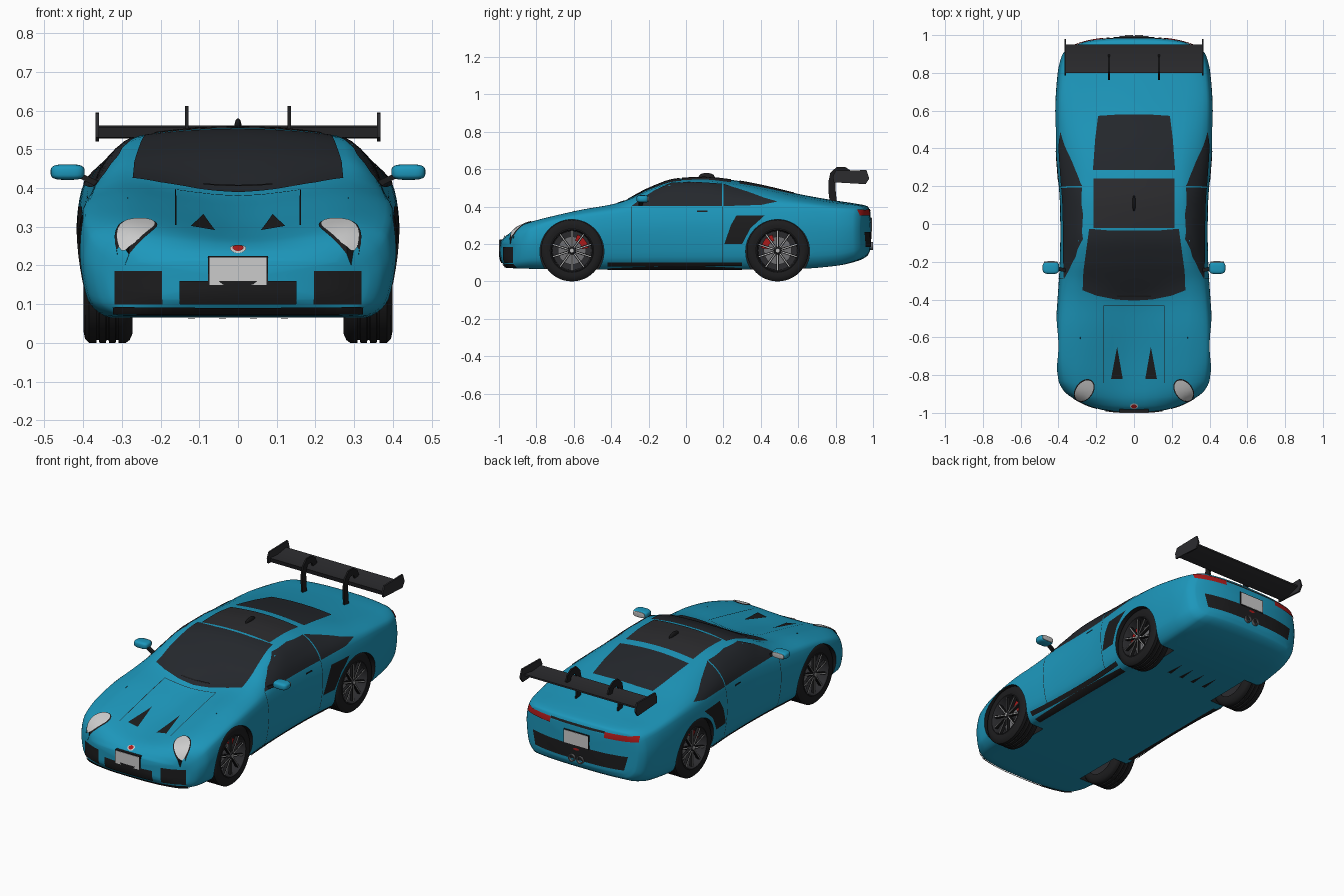
import bpy, bmesh, math
from mathutils import Vector
from mathutils.bvhtree import BVHTree

if "Cube" in bpy.data.objects:
    bpy.data.objects.remove(bpy.data.objects["Cube"])


def material(name, r, g, b):
    m = bpy.data.materials.new(name)
    m.diffuse_color = (r, g, b, 1)
    m.use_nodes = True
    m.node_tree.nodes["Principled BSDF"].inputs["Base Color"].default_value = m.diffuse_color
    return m


PAINT = material("blue_paint", 0.012, 0.31, 0.5)
GLASS = material("dark_glass", 0.018, 0.021, 0.026)
BLACK = material("black_trim", 0.012, 0.012, 0.013)
WING = material("carbon", 0.025, 0.025, 0.028)
SILVER = material("silver", 0.5, 0.5, 0.5)
STEEL = material("steel", 0.16, 0.16, 0.17)
RED = material("red", 0.4, 0.01, 0.01)
PLATE = material("plate_white", 0.68, 0.68, 0.66)


def smooth(ob, angle=35):
    bpy.ops.object.select_all(action='DESELECT')
    ob.select_set(True)
    bpy.context.view_layer.objects.active = ob
    bpy.ops.object.shade_smooth_by_angle(angle=math.radians(angle))


def make(name, verts, faces, mat, mirror=False, fix=True):
    me = bpy.data.meshes.new(name)
    me.from_pydata([tuple(v) for v in verts], [], faces)
    if fix:
        bm = bmesh.new()
        bm.from_mesh(me)
        bmesh.ops.recalc_face_normals(bm, faces=bm.faces)
        bm.to_mesh(me)
        bm.free()
    me.materials.append(mat)
    ob = bpy.data.objects.new(name, me)
    bpy.context.collection.objects.link(ob)
    smooth(ob)
    if mirror:
        ob.modifiers.new("mirror", 'MIRROR')
    return ob


def prism(name, pts, x0, x1, mat, mirror=False):
    """Side-view (y, z) outline extruded along x."""
    n = len(pts)
    verts = [(x, y, z) for x in (x0, x1) for y, z in pts]
    faces = [[i, (i + 1) % n, n + (i + 1) % n, n + i] for i in range(n)]
    return make(name, verts, faces + [list(range(n)), list(range(n, 2 * n))], mat, mirror)


def box(name, x, y, z, mat):
    return prism(name, [(y[0], z[0]), (y[1], z[0]), (y[1], z[1]), (y[0], z[1])], x[0], x[1], mat)


def lathe(name, prof, c, mat, axis='x', seg=48):
    """Closed (radius, offset) profile turned about an axis parallel to x or y, mirrored in x."""
    n, verts = len(prof), []
    for k in range(seg):
        a = 2 * math.pi * k / seg
        for r, o in prof:
            u, v = r * math.cos(a), r * math.sin(a)
            verts.append((o, c[0] + u, c[1] + v) if axis == 'x' else (c[0] + u, o, c[1] + v))
    faces = [[k * n + i, k * n + (i + 1) % n, (k + 1) % seg * n + (i + 1) % n, (k + 1) % seg * n + i]
             for k in range(seg) for i in range(n)]
    return make(name, verts, faces, mat, True)


def pchip(xs, ys, x):
    n = len(xs)
    i = max(0, min(n - 2, sum(1 for v in xs if v <= x) - 1))
    d = [(ys[k + 1] - ys[k]) / (xs[k + 1] - xs[k]) for k in range(n - 1)]

    def slope(k):
        if k == 0 or k == n - 1:
            return d[min(k, n - 2)]
        a, b = d[k - 1], d[k]
        return 0 if a * b <= 0 else 2 * a * b / (a + b)
    h = xs[i + 1] - xs[i]
    t = (x - xs[i]) / h
    return ((2 * t**3 - 3 * t**2 + 1) * ys[i] + (t**3 - 2 * t**2 + t) * h * slope(i)
            + (3 * t**2 - 2 * t**3) * ys[i + 1] + (t**3 - t**2) * h * slope(i + 1))


# Body stations: y, floor, half width, shoulder z, roof edge x, roof edge z, centre z
ST = [(-.99, .11, .315, .19, .25, .21, .215), (-.965, .08, .343, .217, .27, .245, .241),
      (-.92, .07, .375, .248, .285, .285, .262), (-.85, .068, .4, .285, .285, .314, .278),
      (-.7, .065, .412, .328, .28, .352, .308), (-.55, .065, .413, .356, .285, .385, .345),
      (-.4, .065, .405, .373, .29, .411, .388), (-.3, .065, .398, .385, .29, .44, .445),
      (-.2, .065, .393, .395, .28, .485, .498), (-.05, .065, .39, .405, .265, .53, .549),
      (.1, .065, .392, .41, .255, .535, .557), (.25, .065, .402, .415, .25, .52, .542),
      (.4, .065, .413, .415, .255, .495, .515), (.6, .067, .417, .41, .27, .452, .468),
      (.8, .083, .405, .39, .29, .42, .432), (.92, .11, .382, .375, .29, .408, .414),
      (.97, .137, .352, .358, .285, .395, .402), (.985, .165, .33, .343, .265, .37, .375)]
COLS = list(zip(*ST))
K = 5


def ring(y, s=1.0, dome=0.0):
    b, w, zs, rx, rz, t = [pchip(COLS[0], c, y) for c in COLS[1:]]
    P = [(0, b), (.8 * w, b), (.955 * w, b + .2 * (zs - b)), (w, b + .66 * (zs - b)),
         (.955 * w, zs), (rx, rz), (0, t)]
    P = [(-P[1][0], P[1][1])] + P + [(-P[5][0], P[5][1])]
    L = [0]
    for p, q in zip(P, P[1:]):
        L.append(L[-1] + math.dist(p, q))
    half = []
    for i in range(1, 7):
        for k in range(K):
            u = L[i] + (L[i + 1] - L[i]) * k / K
            half.append((pchip(L, [p[0] for p in P], u), pchip(L, [p[1] for p in P], u)))
    half.append((0, t))
    full = half + [(-x, z) for x, z in half[-2:0:-1]]
    bow = .065 * max(0, (-.65 - y) / .34) ** 2 if y < 0 else -.045 * max(0, (y - .65) / .335) ** 2
    zc = (b + t) / 2
    return [(s * x, y + dome + bow * abs(s * x / w) ** 3, zc + s * (z - zc)) for x, z in full]


# Body shell
ys = [a[0] + (b[0] - a[0]) * k / 4 for a, b in zip(ST, ST[1:]) for k in range(4)] + [ST[-1][0]]
caps = (.05, .3, .55, .8, .93)
rings = ([ring(ys[0], s, -.006 * (1 - s * s)) for s in caps] + [ring(y) for y in ys]
         + [ring(ys[-1], s, .003 * (1 - s * s)) for s in caps[::-1]])
n = len(rings[0])
verts = [v for r in rings for v in r]
faces = [[j * n + i, j * n + (i + 1) % n, (j + 1) * n + (i + 1) % n, (j + 1) * n + i]
         for j in range(len(rings) - 1) for i in range(n)]
faces += [list(range(n)), list(range(len(verts) - n, len(verts)))]
body = make("body", verts, faces, PAINT)
BVH = BVHTree.FromPolygons([Vector(v) for v in verts], faces)

# Wheel arches cut from the body
AXLES = {"front": -.61, "rear": .49}
WZ = .165
body.data.materials.append(BLACK)
for y in AXLES.values():
    for sx in (-1, 1):
        circle = [(y + .171 * math.cos(a * math.pi / 32), .16 + .171 * math.sin(a * math.pi / 32)) for a in range(64)]
        cut = prism("arch_cutter", circle, sx * .25, sx * .6, PAINT)
        cut.data.materials.append(BLACK)
        for p in cut.data.polygons:
            p.material_index = 1
        mod = body.modifiers.new("arch", 'BOOLEAN')
        mod.operation, mod.object, mod.solver = 'DIFFERENCE', cut, 'EXACT'
        bpy.context.view_layer.objects.active = body
        bpy.ops.object.modifier_apply(modifier=mod.name)
        bpy.data.objects.remove(cut)
smooth(body)

VIEWS = {"top": (lambda u, v: (u, v, 2), (0, 0, -1)), "front": (lambda u, v: (u, -2, v), (0, 1, 0)),
         "back": (lambda u, v: (u, 2, v), (0, -1, 0)), "side": (lambda u, v: (2, u, v), (-1, 0, 0)),
         "below": (lambda u, v: (u, v, -2), (0, 0, 1))}


def patch(name, outline, view, mat, mirror=False, off=.003):
    """Flat outline diced into a grid and laid onto the body surface."""
    place, d = VIEWS[view]
    bm = bmesh.new()
    bm.faces.new([bm.verts.new((u, v, 0)) for u, v in outline])
    for ax in (0, 1):
        lo, hi = min(p[ax] for p in outline), max(p[ax] for p in outline)
        for k in range(math.ceil(lo / .02), math.floor(hi / .02) + 1):
            no = (1, 0, 0) if ax == 0 else (0, 1, 0)
            bmesh.ops.bisect_plane(bm, geom=bm.verts[:] + bm.edges[:] + bm.faces[:],
                                   plane_co=Vector(no) * k * .02, plane_no=no, dist=1e-5)
    d = Vector(d)
    for v in bm.verts:
        o = Vector(place(v.co.x, v.co.y))
        loc, nor, _, _ = BVH.ray_cast(o, d)
        if loc is None:
            loc, nor, _, _ = BVH.find_nearest(o)
        v.co = loc + (nor if nor.dot(d) < 0 else -nor) * off
    bm.normal_update()
    bmesh.ops.reverse_faces(bm, faces=[f for f in bm.faces if f.normal.dot(d) > 0])
    bm.verts.index_update()
    vs, fs = [v.co.copy() for v in bm.verts], [[v.index for v in f.verts] for f in bm.faces]
    bm.free()
    return make(name, vs, fs, mat, mirror, fix=False)


def rect(u0, u1, v0, v1):
    return [(u0, v0), (u1, v0), (u1, v1), (u0, v1)]


def oval(cu, cv, a, b, rot=0, k=24):
    c, s = math.cos(rot), math.sin(rot)
    return [(cu + a * math.cos(t) * c - b * math.sin(t) * s, cv + a * math.cos(t) * s + b * math.sin(t) * c)
            for t in [2 * math.pi * i / k for i in range(k)]]


def sym(pts):
    return pts + [(-u, v) for u, v in pts[::-1] if u > 0]


# Glass
patch("windshield", sym([(0, -.405), (.1, -.398), (.2, -.378), (.272, -.35), (.268, -.25), (.237, -.025), (.12, -.035)]), "top", GLASS)
patch("roof_panel", sym([(.215, -.02), (.213, .24)]), "top", WING)
patch("rear_window", sym([(.217, .285), (.205, .45), (.19, .572), (.1, .578)]), "top", GLASS)
patch("door_window", [(-.29, .402), (.192, .402), (.192, .52), (.05, .53), (-.08, .525), (-.17, .484), (-.25, .432)], "side", GLASS, True)
patch("quarter_window", [(.2, .402), (.4, .408), (.49, .425), (.42, .445), (.33, .478), (.2, .519)], "side", GLASS, True)

# Panel lines, vents and trim
patch("hood_side_line", rect(.16, .163, -.84, -.43), "top", BLACK, True)
patch("hood_back_line", rect(-.163, .163, -.433, -.43), "top", BLACK)
patch("hood_vent", [(.06, -.82), (.122, -.82), (.09, -.65)], "top", BLACK, True)
patch("door_front_line", rect(-.292, -.289, .1, .4), "side", BLACK, True, .002)
patch("door_rear_line", rect(.195, .198, .1, .4), "side", BLACK, True, .002)
patch("door_handle", rect(.06, .115, .371, .379), "side", BLACK, True, .006)
patch("side_intake", [(.205, .2), (.3, .2), (.345, .285), (.42, .352), (.27, .352), (.24, .3)], "side", BLACK, True)
patch("side_skirt", rect(-.42, .3, .085, .105), "side", BLACK, True, .006)
patch("floor_strip", rect(.31, .345, -.42, .3), "below", BLACK, True)
for x in (-.12, -.04, .04, .12):
    patch("floor_slit", [(x - .012, .44), (x + .012, .44), (x, .55)], "below", BLACK)

# Front face
patch("front_corner_intake", rect(.195, .318, .1, .185), "front", BLACK, True)
patch("front_center_intake", rect(-.15, .15, .102, .16), "front", BLACK, off=.005)
patch("front_splitter", rect(-.32, .32, .078, .094), "front", BLACK, off=.006)
patch("headlight_rim", oval(.263, -.88, .066, .047, 2.2), "top", BLACK, True)
patch("headlight", oval(.263, -.88, .06, .041, 2.2), "top", PLATE, True, .006)
patch("badge_rim", oval(0, -.963, .021, .014), "top", PLATE)
patch("badge", oval(0, -.963, .015, .01), "top", RED, off=.005)
box("front_plate_frame", (-.078, .078), (-.998, -.97), (.145, .225), BLACK)
box("front_plate", (-.074, .074), (-1, -.99), (.149, .221), PLATE)

# Rear face
patch("tail_light", rect(.17, .348, .352, .382), "back", RED, True, .005)
patch("tail_strip", rect(-.17, .17, .374, .385), "back", BLACK)
patch("rear_diffuser", [(-.28, .185), (.28, .185), (.3, .265), (-.3, .265)], "back", BLACK)
box("rear_plate_frame", (-.079, .079), (.97, .992), (.262, .342), BLACK)
box("rear_plate", (-.075, .075), (.98, .994), (.266, .338), PLATE)
patch("rear_badge", oval(0, .245, .018, .007), "back", RED, off=.006)
lathe("exhaust", [(.021, .94), (.021, 1), (.016, 1), (.016, .95)], (.026, .19), STEEL, 'y', 20)

# Wheels
for end, y in AXLES.items():
    c = (y, WZ)
    tread = [(.158, .28), (.165, .29)]
    for g in (.312, .337, .362):
        tread += [(.165, g - .004), (.158, g - .003), (.158, g + .003), (.165, g + .004)]
    lathe(end + "_tyre", [(.115, .275), (.14, .272)] + tread + [(.165, .385), (.155, .395), (.135, .399), (.115, .395)], c, BLACK)
    lathe(end + "_rim", [(.118, .394), (.112, .398), (.108, .392), (.104, .31), (.001, .3), (.001, .28), (.116, .28)], c, WING)
    lathe(end + "_brake_disc", [(.001, .33), (.075, .33), (.075, .342), (.001, .342)], c, STEEL, seg=32)
    lathe(end + "_hub", [(.001, .3), (.022, .3), (.022, .385), (.014, .392), (.001, .392)], c, WING, seg=20)
    lathe(end + "_hub_cap", [(.001, .38), (.01, .38), (.01, .395), (.001, .395)], c, SILVER, seg=20)
    mid = .7 if end == "front" else math.pi - .7
    arc = [mid + .55 * (k / 4 - 1) for k in range(9)]
    prism(end + "_brake_caliper", [(y + .09 * math.cos(a), WZ + .09 * math.sin(a)) for a in arc]
          + [(y + .055 * math.cos(a), WZ + .055 * math.sin(a)) for a in arc[::-1]], .325, .36, RED, True)
    for k in range(10):
        a = 2 * math.pi * (k + .5) / 10
        u, v = Vector((math.cos(a), math.sin(a))), Vector((-math.sin(a), math.cos(a)))
        for part, h, x0, x1, mat in (("_spoke", .006, .37, .386, BLACK), ("_spoke_face", .0022, .38, .389, SILVER)):
            prism(end + part, [Vector(c) + u * r + v * s * h for r, s in ((.02, 1), (.109, 1), (.109, -1), (.02, -1))],
                  x0, x1, mat, True)

# Rear wing with end plates and hooked stands
prism("wing_blade", [(.8, .557), (.87, .55), (.95, .562), (.95, .553), (.87, .528), (.81, .53)], -.36, .36, WING)
prism("wing_end_plate", [(.785, .56), (.8, .592), (.965, .595), (.98, .55), (.96, .52), (.79, .53)], .359, .368, WING, True)
path = [Vector(p) for p in [(.79, .41), (.782, .47), (.78, .53), (.788, .57), (.812, .594), (.845, .594), (.87, .578), (.88, .55)]]
left, right = [], []
for i, p in enumerate(path):
    t = (path[min(i + 1, 7)] - path[max(i - 1, 0)]).normalized() * .019
    left.append(p + Vector((-t.y, t.x)))
    right.append(p + Vector((t.y, -t.x)))
prism("wing_stand", left + right[::-1], .128, .137, BLACK, True)


def blob(name, c, size, mat, p=.6, mirror=False):
    """Rounded block."""
    bpy.ops.mesh.primitive_uv_sphere_add(segments=28, ring_count=16)
    ob = bpy.context.object
    ob.name = name
    for v in ob.data.vertices:
        v.co = [c[i] + size[i] * math.copysign(abs(v.co[i]) ** p, v.co[i]) for i in range(3)]
    ob.data.materials.append(mat)
    smooth(ob)
    if mirror:
        ob.modifiers.new("mirror", 'MIRROR')


# Door mirrors, wipers and roof fin
blob("door_mirror", (.44, -.232, .441), (.044, .033, .02), PAINT, .6, True)
blob("mirror_glass", (.44, -.202, .441), (.037, .005, .015), SILVER, .6, True)
arm = make("mirror_arm", [(.36, -.255, .4), (.36, -.235, .4), (.36, -.235, .418), (.36, -.255, .418), (.415, -.245, .428),
                          (.415, -.225, .428), (.415, -.225, .442), (.415, -.245, .442)],
           [[i, (i + 1) % 4, 4 + (i + 1) % 4, 4 + i] for i in range(4)] + [[0, 1, 2, 3], [4, 5, 6, 7]], BLACK, True)
for x0, x1 in ((-.09, .02), (-.02, .09)):
    patch("wiper", rect(x0, x1, -.382, -.374), "top", BLACK, off=.009)
blob("roof_fin", (0, .11, .56), (.009, .042, .02), BLACK, 1)
